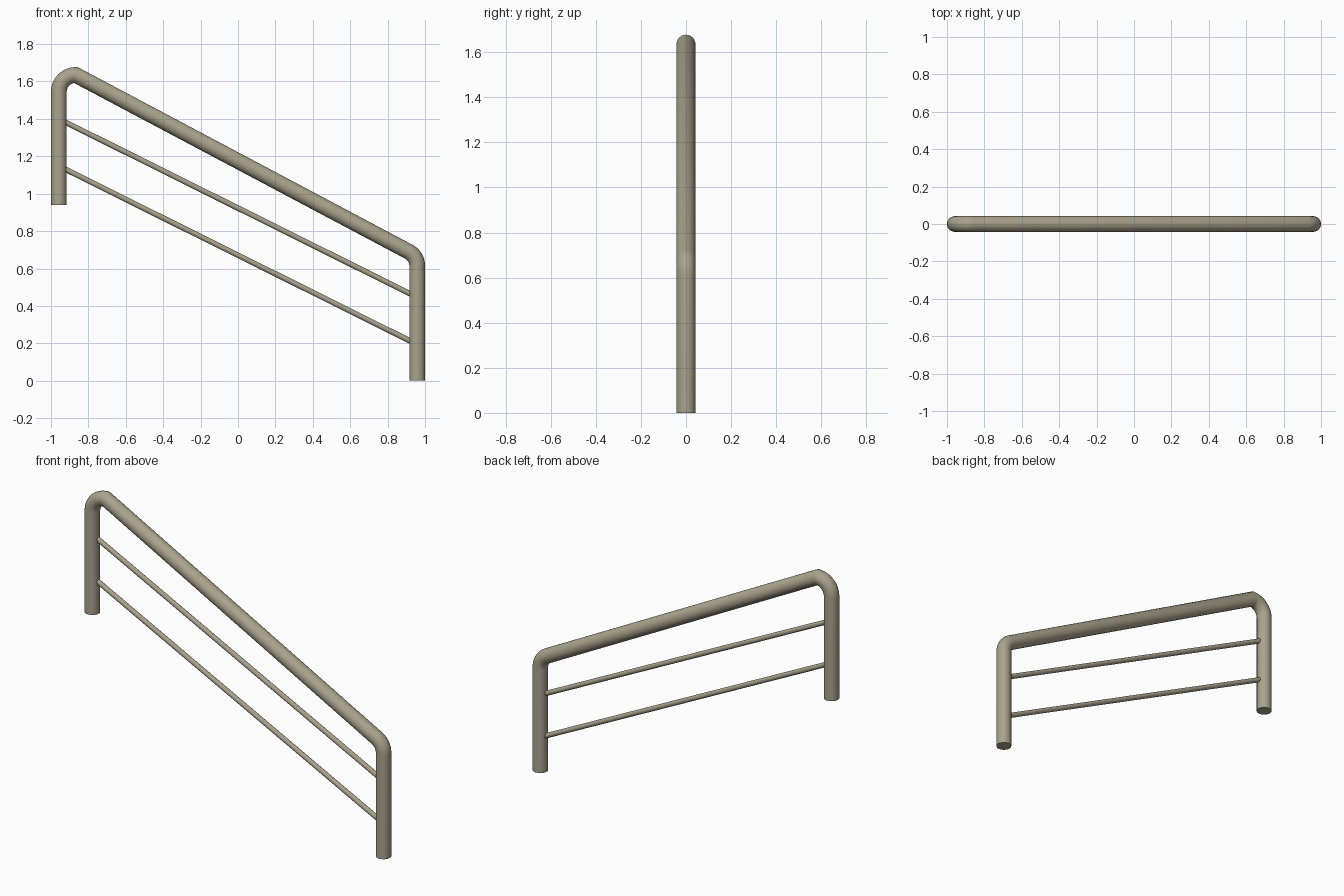
import bpy, bmesh
from math import sin, cos, pi, radians
from mathutils import Vector

cube = bpy.data.objects.get("Cube")
if cube:
    bpy.data.objects.remove(cube, do_unlink=True)

metal = bpy.data.materials.new("beige grey metal")
colour = (0.40, 0.36, 0.26, 1)
metal.diffuse_color = colour
metal.use_nodes = True
metal.node_tree.nodes["Principled BSDF"].inputs["Base Color"].default_value = colour


def tube(name, path, radius, sides):
    """Sweep a mitred round section along a path of (x, z) points."""
    pts = [Vector((x, 0, z)) for x, z in path]
    dirs = [(b - a).normalized() for a, b in zip(pts, pts[1:])]
    bm = bmesh.new()
    rings = []
    for i, p in enumerate(pts):
        before, after = dirs[max(i - 1, 0)], dirs[min(i, len(dirs) - 1)]
        tangent = (before + after).normalized()
        side = Vector((-tangent.z, 0, tangent.x)) / tangent.dot(after)
        angles = [2 * pi * k / sides for k in range(sides)]
        rings.append([bm.verts.new(p + radius * (side * cos(a) + Vector((0, sin(a), 0))))
                      for a in angles])
    for r, s in zip(rings, rings[1:]):
        for k in range(sides):
            n = (k + 1) % sides
            bm.faces.new((r[k], r[n], s[n], s[k]))
    bm.faces.new(rings[0])
    bm.faces.new(rings[-1])
    bmesh.ops.recalc_face_normals(bm, faces=bm.faces)
    mesh = bpy.data.meshes.new(name)
    bm.to_mesh(mesh)
    bm.free()
    mesh.materials.append(metal)
    ob = bpy.data.objects.new(name, mesh)
    bpy.context.collection.objects.link(ob)
    bpy.ops.object.select_all(action="DESELECT")
    ob.select_set(True)
    bpy.context.view_layer.objects.active = ob
    bpy.ops.object.shade_smooth_by_angle(angle=radians(35))


def arc(cx, cz, r, start, end, steps=8):
    angles = [radians(start + (end - start) * i / steps) for i in range(steps + 1)]
    return [(cx + r * cos(a), cz + r * sin(a)) for a in angles]


# Posts and sloping handrail bent from one pipe
upper_bend = arc(-0.868, 1.545, 0.09, 180, 90)
lower_bend = arc(0.873, 0.615, 0.085, 62, 0)
tube("handrail", [(-0.958, 0.94)] + upper_bend + lower_bend + [(0.958, 0)], 0.042, 24)

# Two thin bars between the posts
for name, z in (("upper_bar", 0.923), ("lower_bar", 0.671)):
    tube(name, [(-0.93, z + 0.463), (0.93, z - 0.463)], 0.0145, 16)
